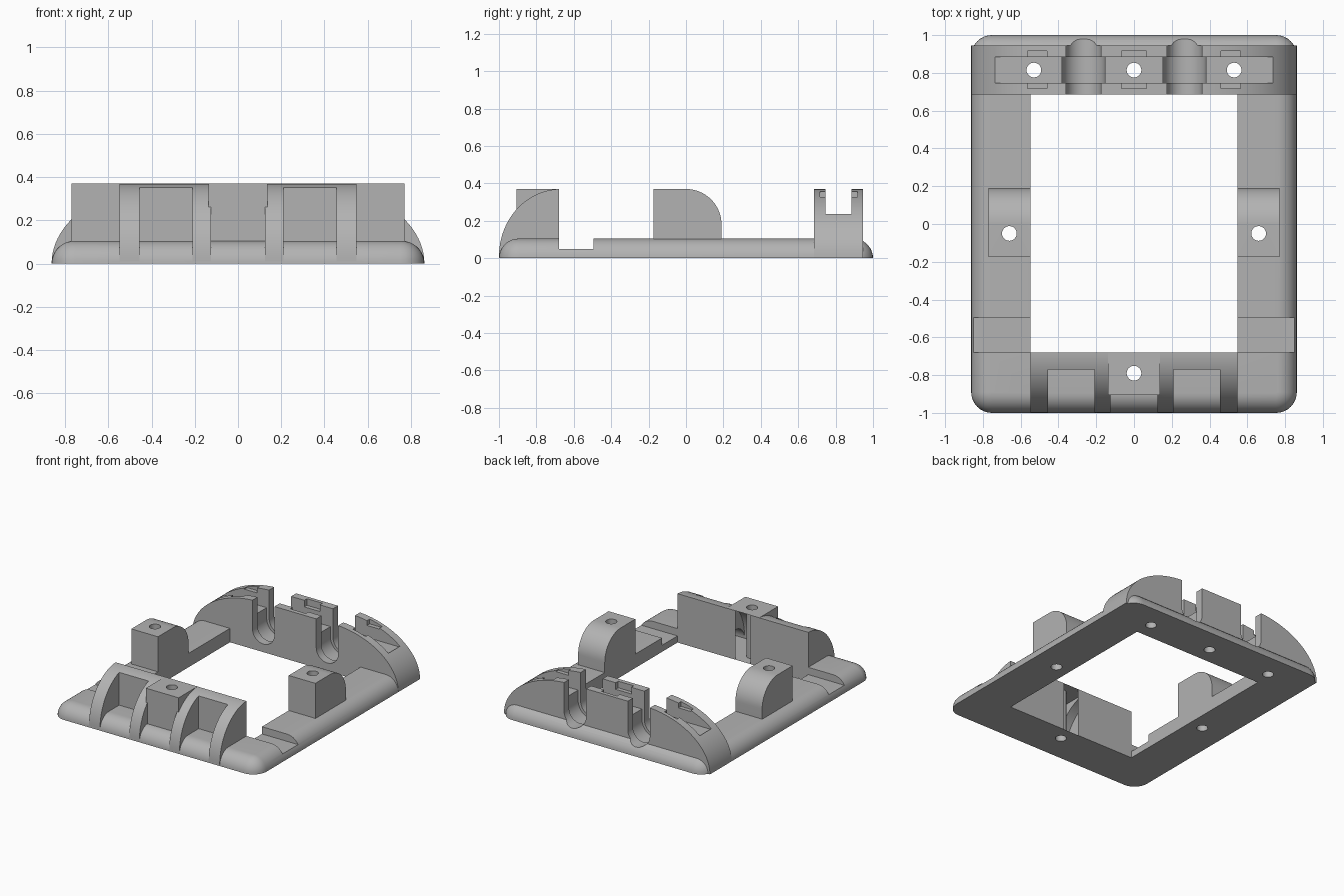
import bpy, bmesh, math

if "Cube" in bpy.data.objects:
    bpy.data.objects.remove(bpy.data.objects["Cube"], do_unlink=True)

grey = bpy.data.materials.new("plain grey")
grey.use_nodes = True
colour = (0.45, 0.45, 0.45, 1)
grey.diffuse_color = colour
grey.node_tree.nodes["Principled BSDF"].inputs["Base Color"].default_value = colour


def finish(name, bm):
    bmesh.ops.recalc_face_normals(bm, faces=bm.faces)
    mesh = bpy.data.meshes.new(name)
    bm.to_mesh(mesh)
    bm.free()
    mesh.materials.append(grey)
    obj = bpy.data.objects.new(name, mesh)
    bpy.context.collection.objects.link(obj)
    return obj


def prism(name, outline, axis, lo, hi):
    """Extrude a 2D outline along an axis."""
    place = {"x": lambda a, b, d: (d, a, b),
             "y": lambda a, b, d: (a, d, b),
             "z": lambda a, b, d: (a, b, d)}[axis]
    bm = bmesh.new()
    ends = [[bm.verts.new(place(a, b, d)) for a, b in outline] for d in (lo, hi)]
    for ring in ends:
        bm.faces.new(ring)
    n = len(outline)
    for i in range(n):
        j = (i + 1) % n
        bm.faces.new((ends[0][i], ends[0][j], ends[1][j], ends[1][i]))
    return finish(name, bm)


def box(name, x0, x1, y0, y1, z0, z1):
    return prism(name, [(x0, y0), (x1, y0), (x1, y1), (x0, y1)], "z", z0, z1)


def arc(cx, cy, rx, ry, start, end, steps):
    angles = [math.radians(start + (end - start) * i / steps) for i in range(steps + 1)]
    return [(cx + rx * math.cos(t), cy + ry * math.sin(t)) for t in angles]


def combine(target, tool, operation):
    mod = target.modifiers.new(operation.lower(), "BOOLEAN")
    mod.operation = operation
    mod.solver = "EXACT"
    mod.object = tool
    bpy.context.view_layer.objects.active = target
    bpy.ops.object.modifier_apply(modifier=mod.name)
    bpy.data.objects.remove(tool, do_unlink=True)


def add(tool):
    combine(frame, tool, "UNION")


def cut(tool):
    combine(frame, tool, "DIFFERENCE")


HALF_W, HALF_L, BASE_H, TOP = 0.862, 1.0, 0.105, 0.37
IN_X, IN_FRONT, IN_BACK = 0.547, -0.68, 0.685

# Base plate: stacked rounded rectangles make the rounded rim
bm = bmesh.new()
rings = []
for inset, z in [(BASE_H - a, b) for a, b in arc(0, 0, BASE_H, BASE_H, 0, 90, 9)]:
    r = 0.11 - inset
    cx, cy = HALF_W - 0.11, HALF_L - 0.11
    loop = []
    for sx, sy, start in ((1, 1, 0), (-1, 1, 90), (-1, -1, 180), (1, -1, 270)):
        loop += arc(sx * cx, sy * cy, r, r, start, start + 90, 8)
    rings.append([bm.verts.new((x, y, z)) for x, y in loop])
for low, high in zip(rings, rings[1:]):
    for i in range(len(low)):
        j = (i + 1) % len(low)
        bm.faces.new((low[i], low[j], high[j], high[i]))
bm.faces.new(rings[0])
bm.faces.new(rings[-1])
frame = finish("frame", bm)

# Front bracket: quarter-round body hollowed into four ribs
body = arc(-0.67, 0.01, 0.33, TOP - 0.01, 180, 90, 24) + [(-0.6, TOP), (-0.6, 0.01)]
bracket = prism("front_bracket", body, "x", -IN_X, IN_X)
for x0, x1, back in ((-0.455, -0.21, -0.77), (0.21, 0.455, -0.77), (-0.125, 0.125, -0.905)):
    combine(bracket, box("pocket", x0, x1, -1.1, back, 0.0, 0.5), "DIFFERENCE")
add(bracket)
add(box("front_screw_block", -0.137, 0.137, -0.905, -0.62, 0.26, TOP))

# Side posts, rounded at the back top
post = [(-0.175, 0.05), (0.19, 0.05)] + arc(0, 0.18, 0.19, 0.19, 0, 90, 16) + [(-0.175, TOP)]
for x0, x1 in ((-0.77, -0.5), (0.5, 0.77)):
    add(prism("side_post", post, "x", x0, x1))

# Rear arch across the full width
arch = arc(0.312, 0, 0.55, TOP, 0, 90, 24) + arc(-0.312, 0, 0.55, TOP, 90, 180, 24)
add(prism("rear_arch", arch, "y", IN_BACK, 0.945))

# Central opening, then the small boss behind the front bracket
cut(box("opening", -IN_X, IN_X, IN_FRONT, IN_BACK, -0.2, 0.6))
add(box("front_boss", -0.062, 0.062, -0.72, -0.665, 0.0, TOP))

# Rear slot with three wider recesses
cut(box("rear_slot", -0.735, 0.735, 0.747, 0.885, 0.23, 0.6))
for x0, x1 in ((-0.565, -0.46), (-0.065, 0.065), (0.46, 0.565)):
    cut(box("slot_recess", x0, x1, 0.717, 0.917, 0.32, 0.6))

# Mirrored cuts: rear U channels and rail notches
for side in (-1, 1):
    for r, y0, y1 in ((0.092, 0.6, 1.1), (0.113, 0.747, 0.885)):
        cx = 0.267 * side
        channel = arc(cx, 0.153, r, r, 180, 360, 24) + [(cx + r, 0.6), (cx - r, 0.6)]
        cut(prism("u_channel", channel, "y", y0, y1))
    x0, x1 = sorted((side * 0.5, side * 1.0))
    cut(box("rail_notch", x0, x1, IN_FRONT, -0.495, 0.05, 0.6))

# Screw holes
for x, y in ((-0.53, 0.815), (0, 0.815), (0.53, 0.815), (-0.66, -0.05), (0.66, -0.05), (0, -0.79)):
    cut(prism("screw_hole", arc(x, y, 0.039, 0.039, 0, 345, 23), "z", -0.2, 0.6))

# Smooth curved faces, keep edges crisp
bpy.ops.object.select_all(action="DESELECT")
frame.select_set(True)
bpy.context.view_layer.objects.active = frame
bpy.ops.object.shade_smooth_by_angle(angle=math.radians(30))
